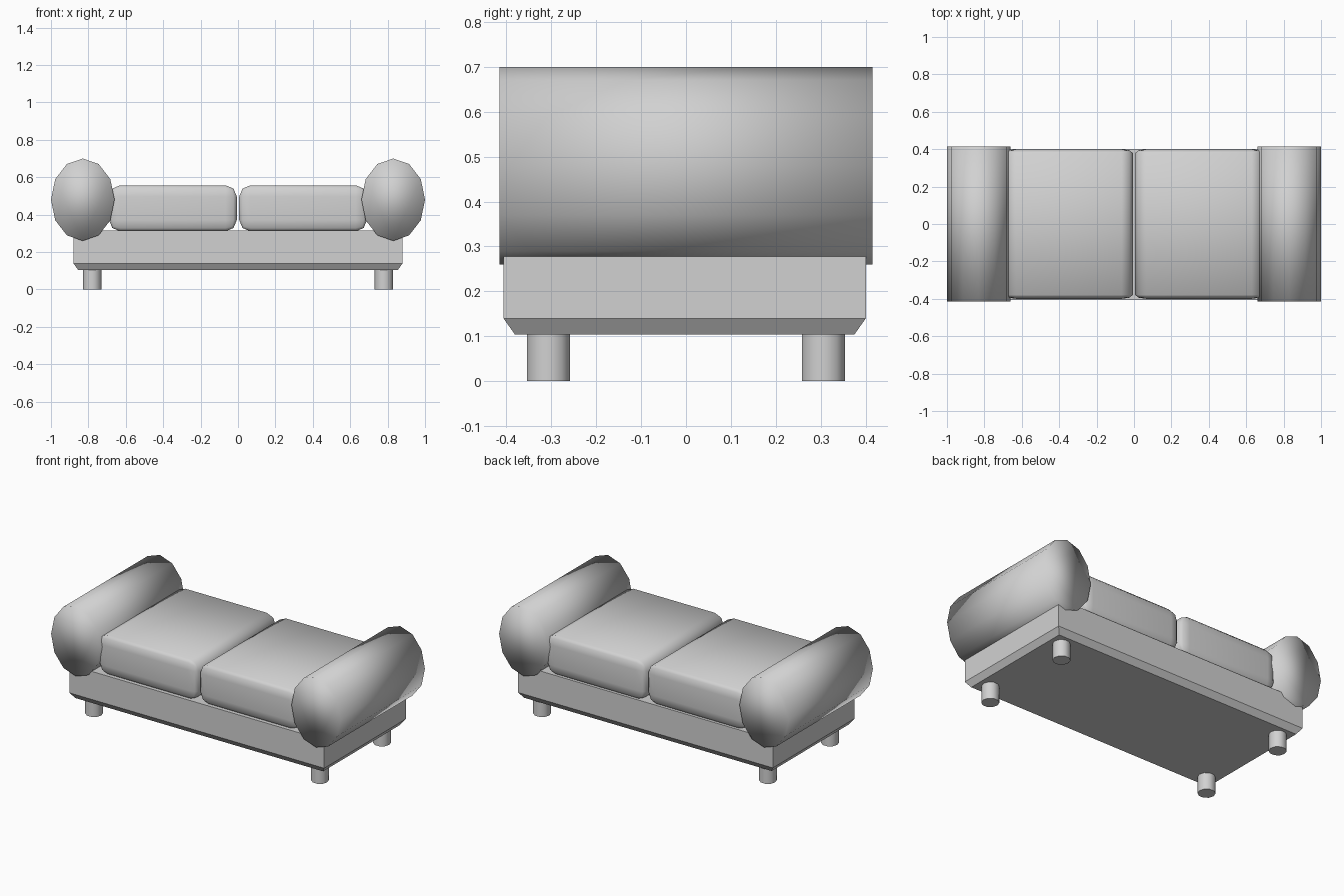
import bpy, bmesh, math
from mathutils import Matrix, Vector

cube = bpy.data.objects.get("Cube")
if cube:
    bpy.data.objects.remove(cube, do_unlink=True)

grey = bpy.data.materials.new("plain grey")
grey.use_nodes = True
colour = (0.64, 0.64, 0.64, 1)
grey.diffuse_color = colour
grey.node_tree.nodes["Principled BSDF"].inputs["Base Color"].default_value = colour


def finish(name, bm, smooth=None):
    """Turn a bmesh into an object; smooth is an angle in degrees."""
    bmesh.ops.recalc_face_normals(bm, faces=bm.faces[:])
    mesh = bpy.data.meshes.new(name)
    bm.to_mesh(mesh)
    bm.free()
    mesh.materials.append(grey)
    obj = bpy.data.objects.new(name, mesh)
    bpy.context.collection.objects.link(obj)
    if smooth:
        bpy.ops.object.select_all(action="DESELECT")
        obj.select_set(True)
        bpy.context.view_layer.objects.active = obj
        if smooth >= 180:
            bpy.ops.object.shade_smooth()
        else:
            bpy.ops.object.shade_smooth_by_angle(angle=math.radians(smooth))
    return obj


def prism(sides, depth, matrix):
    bm = bmesh.new()
    bmesh.ops.create_cone(bm, cap_ends=True, segments=sides, radius1=1,
                          radius2=1, depth=depth, matrix=matrix)
    return bm


def box(size, centre):
    bm = bmesh.new()
    bmesh.ops.create_cube(bm, size=1,
                          matrix=Matrix.Translation(centre) @ Matrix.Diagonal((*size, 1)))
    return bm


# Base frame with a chamfered underside
bm = box((1.76, 0.807, 0.175), (0, -0.003, 0.2275))
floor = [f for f in bm.faces if f.normal.z < -0.9][0]
bmesh.ops.inset_region(bm, faces=[floor], thickness=0.036)
for v in floor.verts:
    v.co.z = 0.104
finish("base_frame", bm)

for side, sx in (("left", 1), ("right", -1)):
    # Bolster arm: a twelve-sided oval roll
    place = (Matrix.Translation((sx * 0.83, 0, 0.48))
             @ Matrix.Diagonal((0.17, 1, 0.22, 1))
             @ Matrix.Rotation(math.pi / 2, 4, "X"))
    finish(side + "_arm", prism(12, 0.83, place), 180)

    # Seat cushion: rounded box, with tighter rounding front and back
    size = Vector((0.683, 0.8, 0.246))
    squash = 0.35
    bm = box((size.x, size.y / squash, size.z), (0, 0, 0))
    bmesh.ops.bevel(bm, geom=bm.edges[:], offset=0.06, offset_type="OFFSET",
                    segments=2, profile=0.5, affect="EDGES")
    bmesh.ops.transform(bm, verts=bm.verts[:], matrix=(
        Matrix.Translation((sx * 0.348, 0, 0.434))
        @ Matrix.Diagonal((1, squash, 1, 1))))
    finish(side + "_seat_cushion", bm, 180)

    # Round feet
    for end, sy in (("front", -1), ("back", 1)):
        place = (Matrix.Translation((sx * 0.78, sy * 0.306, 0.053))
                 @ Matrix.Rotation(math.pi / 2, 4, "Z")
                 @ Matrix.Diagonal((0.05, 0.05, 1, 1)))
        finish(f"{end}_{side}_foot", prism(10, 0.106, place), 40)
